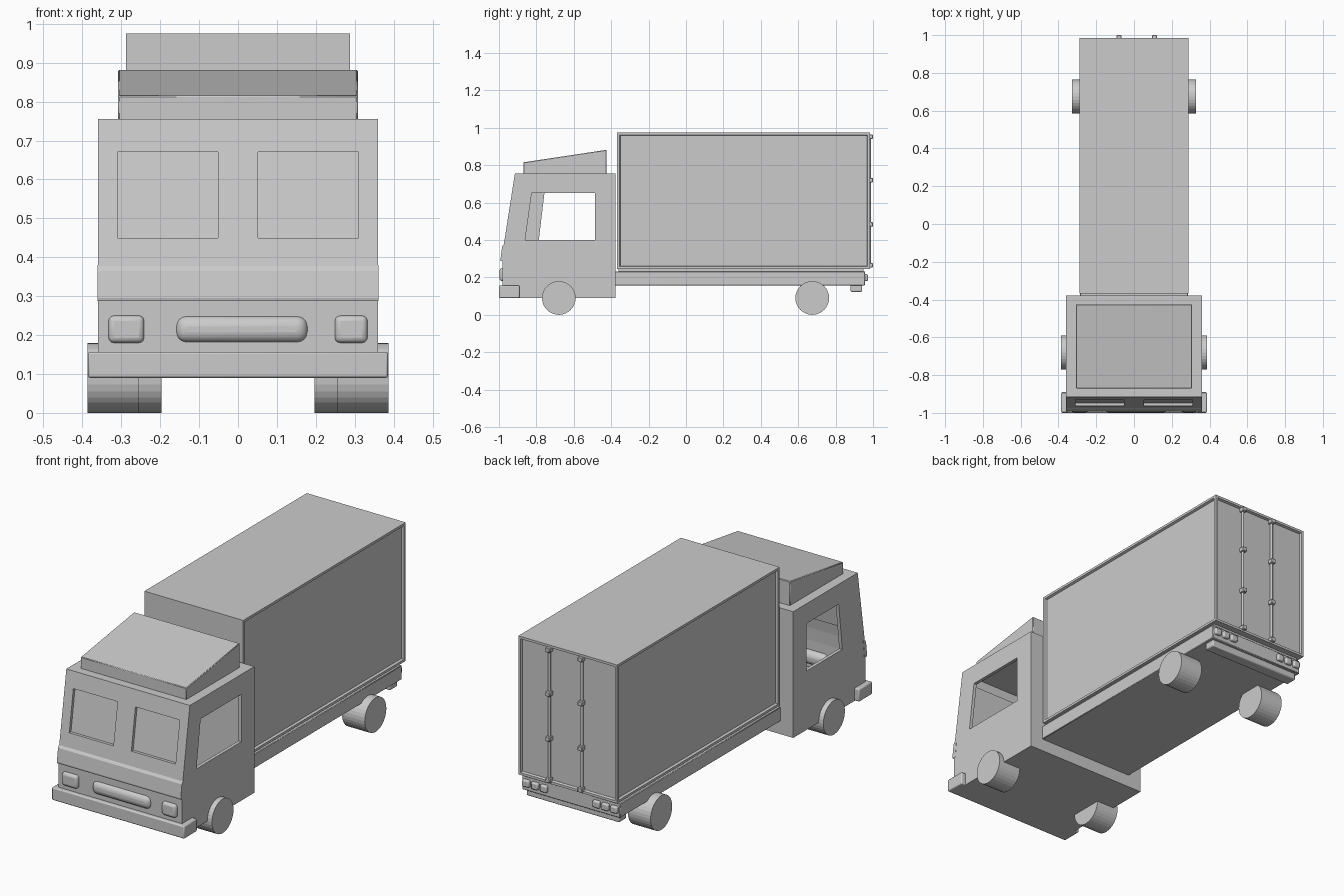
import bpy, bmesh, math
from mathutils import Vector

if "Cube" in bpy.data.objects:
    bpy.data.objects.remove(bpy.data.objects["Cube"])


def add_mesh(name, bm):
    bmesh.ops.recalc_face_normals(bm, faces=bm.faces)
    me = bpy.data.meshes.new(name)
    bm.to_mesh(me)
    bm.free()
    ob = bpy.data.objects.new(name, me)
    bpy.context.collection.objects.link(ob)
    return ob


def bevel(ob, width, segments=2):
    m = ob.modifiers.new("bevel", 'BEVEL')
    m.width, m.segments = width, segments
    bpy.ops.object.select_all(action='DESELECT')
    bpy.context.view_layer.objects.active = ob
    ob.select_set(True)
    bpy.ops.object.shade_smooth_by_angle(angle=math.radians(35))


def prism(name, pts, x0, x1, bev=0, seg=2):
    """Side profile (y, z) extruded from x0 to x1."""
    bm = bmesh.new()
    face = bm.faces.new([bm.verts.new((x0, y, z)) for y, z in pts])
    ext = bmesh.ops.extrude_face_region(bm, geom=[face])["geom"]
    bmesh.ops.translate(bm, vec=(x1 - x0, 0, 0),
                        verts=[g for g in ext if isinstance(g, bmesh.types.BMVert)])
    ob = add_mesh(name, bm)
    if bev:
        bevel(ob, bev, seg)
    return ob


def box(name, x, y, z, bev=0, seg=2):
    return prism(name, [(y[0], z[0]), (y[1], z[0]), (y[1], z[1]), (y[0], z[1])],
                 x[0], x[1], bev, seg)


def cylinder(name, radius, depth, loc, axis, sides):
    bm = bmesh.new()
    bmesh.ops.create_cone(bm, cap_ends=True, segments=sides, radius1=radius,
                          radius2=radius, depth=depth)
    rot = Vector((0, 0, 1)).rotation_difference(Vector(axis)).to_matrix()
    bmesh.ops.rotate(bm, verts=bm.verts, cent=(0, 0, 0), matrix=rot)
    bmesh.ops.translate(bm, verts=bm.verts, vec=loc)
    return add_mesh(name, bm)


# Hollow cab shell
cab = prism("cab", [(-0.98, 0.09), (-0.98, 0.30), (-0.975, 0.37), (-0.915, 0.755),
                    (-0.378, 0.755), (-0.378, 0.09)], -0.36, 0.36)
shell = cab.modifiers.new("shell", 'SOLIDIFY')
shell.thickness, shell.offset, shell.use_even_offset = 0.018, -1, True

# Window openings: the right one reaches further forward than the left one
cutters = [
    prism("right_window_cutter", [(-0.86, 0.40), (-0.825, 0.65), (-0.487, 0.65), (-0.487, 0.40)], 0.30, 0.42),
    prism("left_window_cutter", [(-0.787, 0.40), (-0.757, 0.65), (-0.487, 0.65), (-0.487, 0.40)], -0.42, -0.30),
]
for s in (-1, 1):
    xs = sorted((s * 0.052, s * 0.31))
    cutters.append(box("windscreen_cutter", xs, (-1.05, -0.88), (0.45, 0.67)))
for c in cutters:
    c.hide_render = True
    m = cab.modifiers.new("opening", 'BOOLEAN')
    m.operation, m.solver, m.object = 'DIFFERENCE', 'EXACT', c
bpy.context.view_layer.objects.active = cab
for m in list(cab.modifiers):
    bpy.ops.object.modifier_apply(modifier=m.name)
for c in cutters:
    bpy.data.objects.remove(c)

# Recessed windscreen panes following the slope of the cab front
for s in (-1, 1):
    xs = sorted((s * 0.04, s * 0.325))
    prism("windscreen", [(-0.950, 0.43), (-0.910, 0.69), (-0.899, 0.69), (-0.939, 0.43)], *xs)

# Nose panel with overhanging lip
prism("nose_panel", [(-0.97, 0.287), (-0.990, 0.287), (-0.992, 0.295), (-0.983, 0.365),
                     (-0.972, 0.38), (-0.96, 0.38)], -0.361, 0.361)

# Front bumper, grille and headlights
box("front_bumper", (-0.386, 0.386), (-1.0, -0.89), (0.09, 0.157), 0.006)
box("grille", (-0.16, 0.18), (-0.998, -0.93), (0.18, 0.25), 0.028, 4)
for s in (-1, 1):
    xs = sorted((s * 0.245 + 0.004, s * 0.333))
    box("headlight", xs, (-0.997, -0.95), (0.18, 0.25), 0.014, 3)

# Sloping roof deflector
prism("roof_deflector", [(-0.87, 0.75), (-0.87, 0.815), (-0.425, 0.882), (-0.425, 0.75)],
      -0.308, 0.308, 0.003, 1)

# Cargo box with framed, recessed sides and rear
bm = bmesh.new()
bmesh.ops.create_cube(bm, size=1)
bmesh.ops.scale(bm, verts=bm.verts, vec=(0.576, 1.352, 0.73))
bmesh.ops.translate(bm, verts=bm.verts, vec=(0, 0.308, 0.61))
framed = [f for f in bm.faces if abs(f.normal.x) > 0.9 or f.normal.y > 0.9]
bmesh.ops.inset_individual(bm, faces=framed, thickness=0.018)
bmesh.ops.inset_individual(bm, faces=framed, thickness=0.006, depth=-0.012)
add_mesh("cargo_box", bm)

# Chassis and the sub frame joining it to the cargo box
box("chassis", (-0.285, 0.285), (-0.39, 0.957), (0.157, 0.232), 0.003, 1)
box("sub_frame", (-0.27, 0.27), (-0.36, 0.95), (0.21, 0.26))
box("rear_bumper", (-0.27, 0.27), (0.88, 0.942), (0.123, 0.165), 0.006)

# Locking bars with brackets on the rear doors
for x in (-0.08, 0.108):
    cylinder("lock_bar", 0.007, 0.69, (x, 0.981, 0.61), (0, 0, 1), 12)
    for z in (0.265, 0.483, 0.72, 0.952):
        box("lock_bracket", (x - 0.013, x + 0.013), (0.965, 1.0), (z - 0.012, z + 0.012), 0.003, 1)

# Tail lights, three per side
for s in (-1, 1):
    for x in (0.153, 0.205, 0.257):
        box("tail_light", (s * x - 0.02, s * x + 0.02), (0.94, 0.973), (0.18, 0.217), 0.007)

# Wheels
for s in (-1, 1):
    cylinder("front_wheel", 0.09, 0.132, (s * 0.321, -0.68, 0.09), (1, 0, 0), 32)
    cylinder("rear_wheel", 0.09, 0.132, (s * 0.263, 0.675, 0.09), (1, 0, 0), 32)
